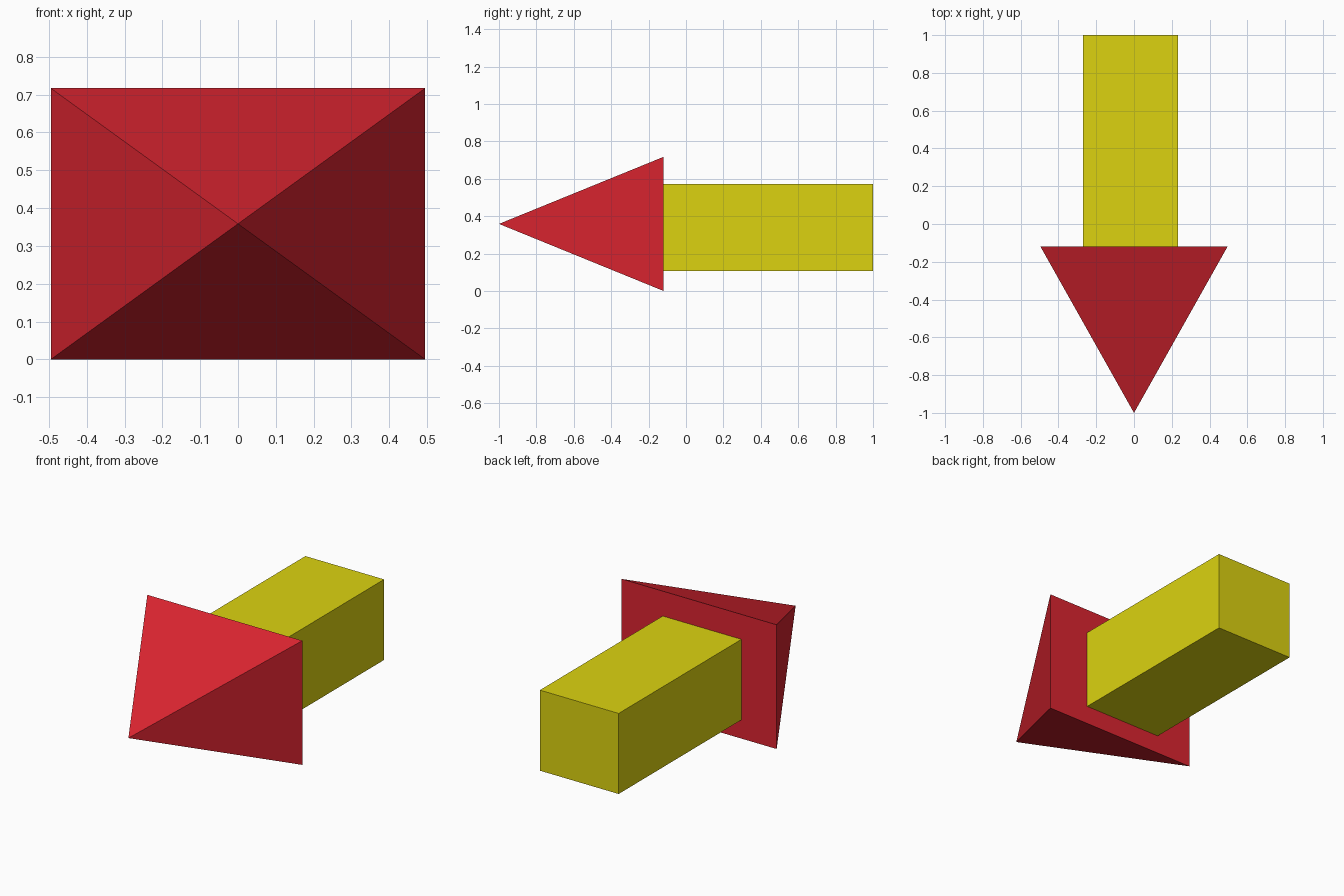
import bpy, bmesh
from mathutils import Vector

if "Cube" in bpy.data.objects:
    bpy.data.objects.remove(bpy.data.objects["Cube"])


def material(name, color):
    m = bpy.data.materials.new(name)
    m.diffuse_color = (*color, 1.0)
    m.use_nodes = True
    m.node_tree.nodes["Principled BSDF"].inputs["Base Color"].default_value = m.diffuse_color
    return m


def add_object(name, bm, mat):
    bmesh.ops.recalc_face_normals(bm, faces=bm.faces)
    mesh = bpy.data.meshes.new(name)
    bm.to_mesh(mesh)
    bm.free()
    mesh.materials.append(mat)
    ob = bpy.data.objects.new(name, mesh)
    bpy.context.collection.objects.link(ob)
    return ob


red = material("red", (0.716, 0.018, 0.030))
yellow = material("yellow", (0.716, 0.651, 0.005))

BASE_Y = -0.12

# Arrow head: rectangular pyramid pointing to the front
bm = bmesh.new()
base = [bm.verts.new((x, BASE_Y, z)) for x, z in
        ((-0.495, 0), (0.495, 0), (0.495, 0.717), (-0.495, 0.717))]
tip = bm.verts.new((0, -1, 0.3585))
bm.faces.new(base)
for i in range(4):
    bm.faces.new((base[i], base[(i + 1) % 4], tip))
add_object("arrow_head", bm, red)

# Shaft: box running back from the head, slightly off centre
lo, hi = Vector((-0.27, BASE_Y, 0.108)), Vector((0.233, 1, 0.573))
bm = bmesh.new()
bmesh.ops.create_cube(bm, size=1)
bmesh.ops.scale(bm, vec=hi - lo, verts=bm.verts)
bmesh.ops.translate(bm, vec=(lo + hi) / 2, verts=bm.verts)
add_object("arrow_shaft", bm, yellow)
